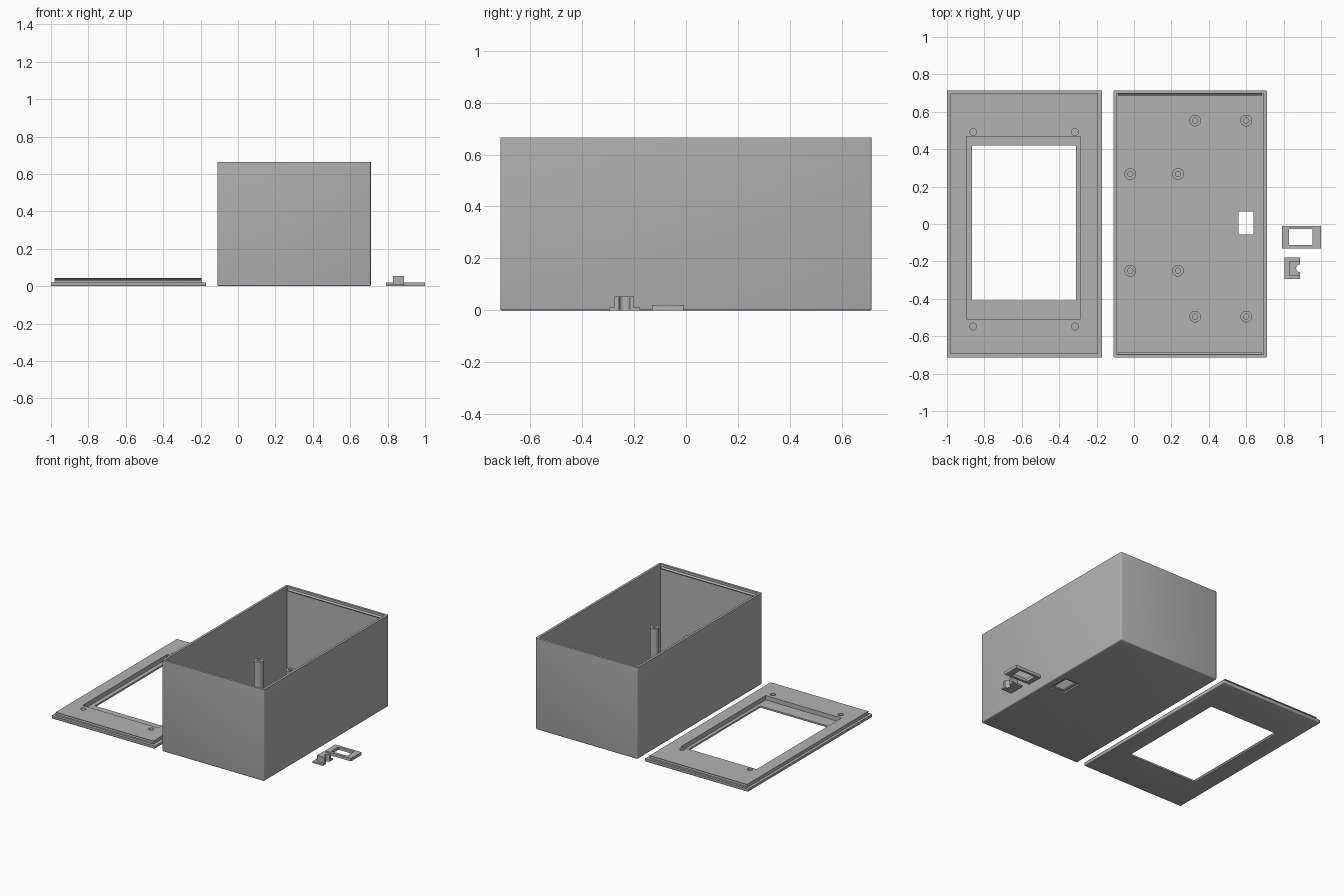
import bpy, bmesh
from mathutils import Matrix

if "Cube" in bpy.data.objects:
    bpy.data.objects.remove(bpy.data.objects["Cube"])

grey = bpy.data.materials.new("plain_grey")
grey.diffuse_color = (0.45, 0.45, 0.45, 1)
grey.use_nodes = True
grey.node_tree.nodes["Principled BSDF"].inputs["Base Color"].default_value = grey.diffuse_color


def make(name, bm):
    bmesh.ops.recalc_face_normals(bm, faces=bm.faces)
    mesh = bpy.data.meshes.new(name)
    bm.to_mesh(mesh)
    bm.free()
    mesh.materials.append(grey)
    ob = bpy.data.objects.new(name, mesh)
    bpy.context.collection.objects.link(ob)
    return ob


def box(name, x0, x1, y0, y1, z0, z1, bevel=0):
    """Box from its limits; bevel softens every edge except the top ones."""
    bm = bmesh.new()
    bmesh.ops.create_cube(bm, size=1)
    for v in bm.verts:
        v.co.x = x1 if v.co.x > 0 else x0
        v.co.y = y1 if v.co.y > 0 else y0
        v.co.z = z1 if v.co.z > 0 else z0
    if bevel:
        edges = [e for e in bm.edges if any(v.co.z < z1 - 1e-6 for v in e.verts)]
        bmesh.ops.bevel(bm, geom=edges, offset=bevel, segments=3,
                        profile=0.5, affect='EDGES')
    return make(name, bm)


def cylinder(name, x, y, r, z0, z1, sides=32):
    bm = bmesh.new()
    bmesh.ops.create_cone(bm, cap_ends=True, segments=sides, radius1=r, radius2=r,
                          depth=z1 - z0,
                          matrix=Matrix.Translation((x, y, (z0 + z1) / 2)))
    return make(name, bm)


def bead(name, x0, x1, y, z, depth, half):
    """Triangular strip along x; its tip points from y by depth."""
    bm = bmesh.new()
    ends = []
    for x in (x0, x1):
        ends.append([bm.verts.new(p) for p in
                     ((x, y, z - half), (x, y + depth, z), (x, y, z + half))])
    a, b = ends
    bm.faces.new(a)
    bm.faces.new(b)
    for i in range(3):
        j = (i + 1) % 3
        bm.faces.new((a[i], a[j], b[j], b[i]))
    return make(name, bm)


def combine(target, tools, mode='DIFFERENCE'):
    for tool in tools:
        tool.hide_render = True
        mod = target.modifiers.new("bool", 'BOOLEAN')
        mod.operation, mod.solver, mod.object = mode, 'EXACT', tool
        bpy.context.view_layer.objects.active = target
        bpy.ops.object.modifier_apply(modifier=mod.name)
        bpy.data.objects.remove(tool)


def smooth(ob):
    bpy.ops.object.select_all(action='DESELECT')
    ob.select_set(True)
    bpy.context.view_layer.objects.active = ob
    bpy.ops.object.shade_smooth_by_angle(angle=0.6)


# Enclosure: open box with a recessed cable opening in the floor
case = box("case", -0.11, 0.71, -0.715, 0.715, 0, 0.665, 0.008)
combine(case, [
    box("cavity", -0.093, 0.693, -0.698, 0.698, 0.02, 0.8),
    box("opening", 0.56, 0.64, -0.057, 0.066, -0.1, 0.1),
    box("opening_recess", 0.54, 0.66, -0.077, 0.086, -0.1, 0.01)])
smooth(case)

# Snap ridges on the two end walls
for side, label in ((1, "back"), (-1, "front")):
    bead("snap_ridge_" + label, -0.085, 0.685, side * 0.699, 0.64, -side * 0.011, 0.01)

# Screw posts with blind holes
posts = [(x, y) for x in (0.327, 0.6) for y in (0.553, -0.495)]
posts += [(x, y) for x in (-0.02, 0.235) for y in (0.267, -0.25)]
for i, (x, y) in enumerate(posts):
    post = cylinder(f"screw_post_{i + 1}", x, y, 0.031, 0.02, 0.31)
    combine(post, [cylinder("screw_hole", x, y, 0.014, 0.2, 0.4, 24)])
    smooth(post)

# Lid: plate and inner lip with window, screen recess, screw holes and snap grooves
lid = box("lid", -1, -0.17, -0.715, 0.715, 0, 0.021, 0.006)
combine(lid, [box("lip", -0.98, -0.195, -0.695, 0.698, 0.015, 0.044)], 'UNION')
cuts = [box("window", -0.865, -0.31, -0.41, 0.42, -0.1, 0.1),
        box("screen_recess", -0.895, -0.285, -0.507, 0.467, 0.012, 0.1)]
cuts += [cylinder("lid_hole", x, y, 0.018, 0.012, 0.1, 24)
         for x in (-0.86, -0.315) for y in (0.492, -0.548)]
cuts += [bead("groove", -1.1, -0.1, 0.7, 0.036, -0.011, 0.006),
         bead("groove", -1.1, -0.1, -0.697, 0.036, 0.011, 0.006)]
combine(lid, cuts)
smooth(lid)

# Cable frame
frame = box("cable_frame", 0.79, 1.0, -0.13, -0.01, 0, 0.021)
combine(frame, [box("frame_hole", 0.828, 0.955, -0.111, -0.028, -0.1, 0.1)])

# Cable clamp: flange with raised block and half-round notch
clamp = box("cable_clamp", 0.805, 0.888, -0.294, -0.178, 0, 0.011)
combine(clamp, [box("block", 0.828, 0.888, -0.275, -0.2, 0.005, 0.054)], 'UNION')
combine(clamp, [cylinder("notch", 0.888, -0.237, 0.021, -0.1, 0.1)])
smooth(clamp)
